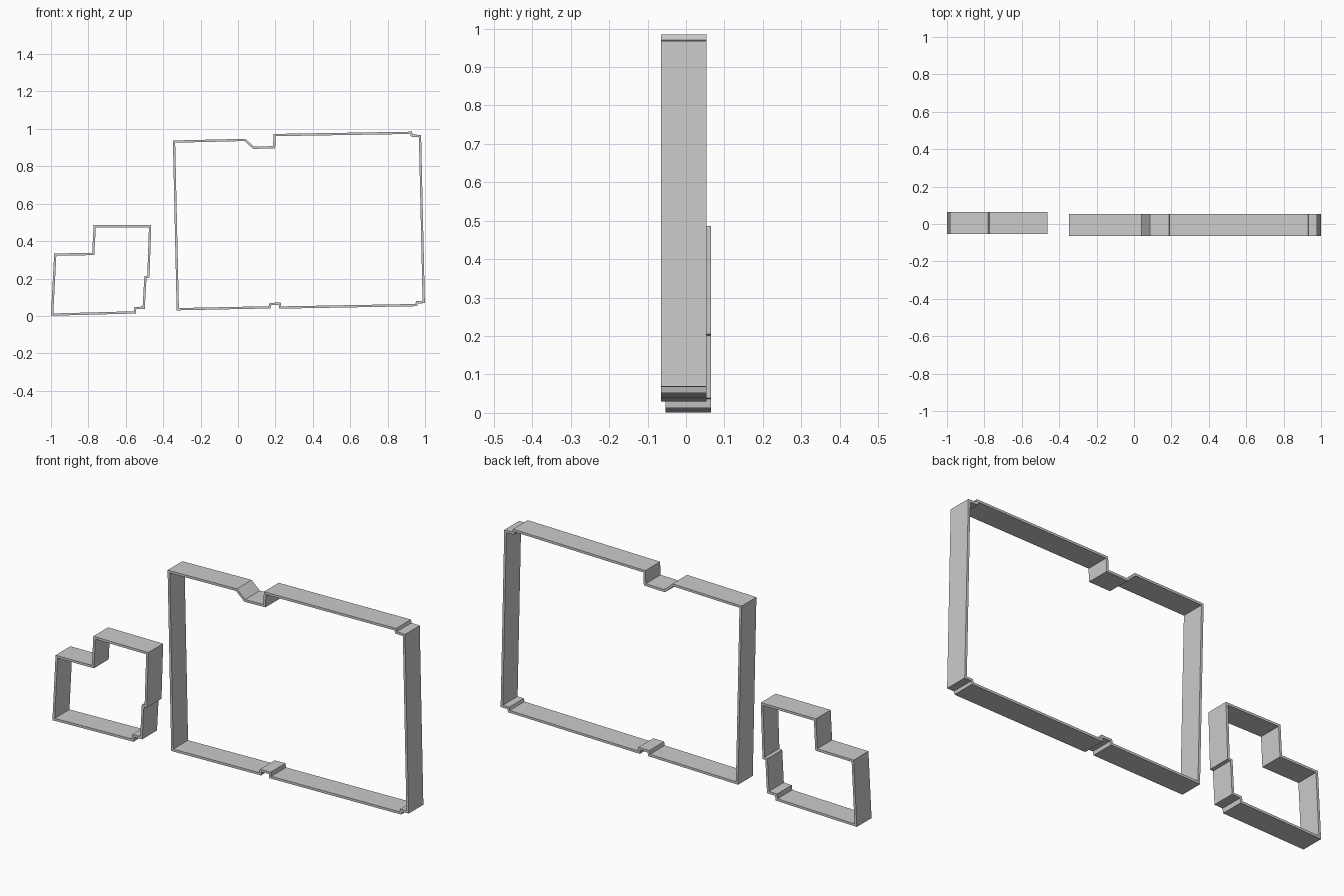
import bpy, bmesh
from mathutils import Vector

if "Cube" in bpy.data.objects:
    bpy.data.objects.remove(bpy.data.objects["Cube"])

WALL = 0.012   # wall thickness


def offset(points, d):
    """Mitred parallel copy of a closed outline."""
    pts = [Vector(p) for p in points]
    out = []
    for i, p in enumerate(pts):
        a = (p - pts[i - 1]).normalized()
        b = (pts[(i + 1) % len(pts)] - p).normalized()
        na, nb = Vector((-a.y, a.x)), Vector((-b.y, b.x))
        out.append(p + (na + nb) * d / (1 + na.dot(nb)))
    return out


def frame(name, points, y0, y1):
    """Thin closed band following an x-z outline, with depth in y."""
    bm = bmesh.new()
    loops = [[bm.verts.new((p.x, y, p.y)) for p in offset(points, d)]
             for d, y in ((WALL / 2, y0), (WALL / 2, y1),
                          (-WALL / 2, y1), (-WALL / 2, y0))]
    n = len(points)
    for k in range(4):
        a, b = loops[k], loops[(k + 1) % 4]
        for i in range(n):
            j = (i + 1) % n
            bm.faces.new((a[i], a[j], b[j], b[i]))
    bmesh.ops.recalc_face_normals(bm, faces=bm.faces)
    mesh = bpy.data.meshes.new(name)
    bm.to_mesh(mesh)
    bm.free()
    ob = bpy.data.objects.new(name, mesh)
    bpy.context.collection.objects.link(ob)
    return ob


# Large frame with stepped notches along top and bottom
frame("large_frame", [
    (-0.342, 0.932), (0.037, 0.941), (0.083, 0.899), (0.193, 0.902),
    (0.196, 0.967), (0.925, 0.979), (0.929, 0.964), (0.973, 0.962),
    (0.993, 0.074), (0.957, 0.073), (0.953, 0.058), (0.226, 0.045),
    (0.223, 0.065), (0.173, 0.064), (0.169, 0.046), (-0.322, 0.036),
], -0.065, 0.053)

# Small L-shaped frame
frame("small_frame", [
    (-0.994, 0.007), (-0.977, 0.328), (-0.774, 0.331), (-0.766, 0.480),
    (-0.470, 0.480), (-0.479, 0.210), (-0.495, 0.207), (-0.504, 0.044),
    (-0.549, 0.042), (-0.552, 0.019),
], -0.053, 0.065)
